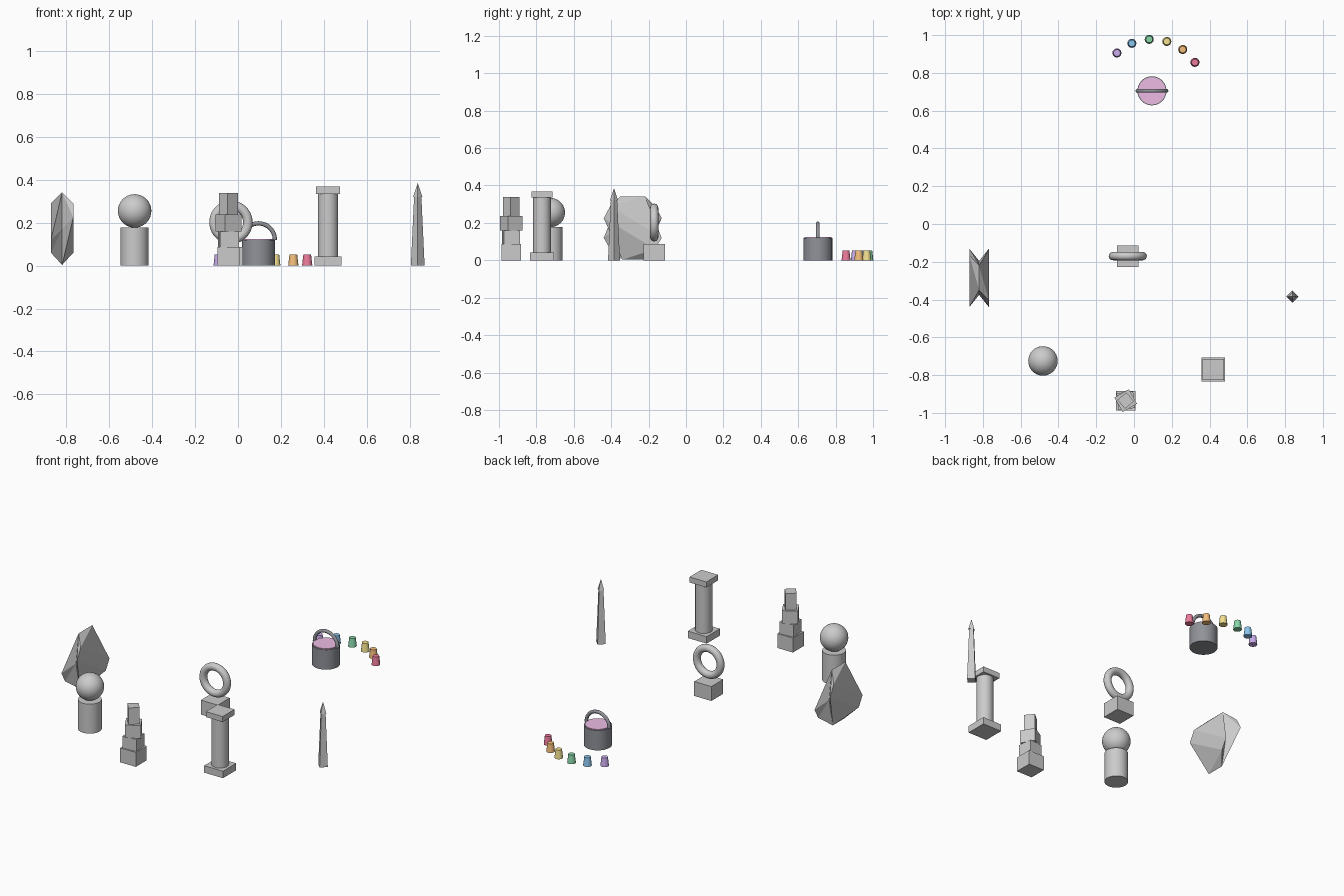
import bpy, bmesh, math
from mathutils import Matrix

if "Cube" in bpy.data.objects:
    bpy.data.objects.remove(bpy.data.objects["Cube"])


def paint(ob, name, rgb):
    m = bpy.data.materials.get(name) or bpy.data.materials.new(name)
    m.diffuse_color = (*rgb, 1)
    m.use_nodes = True
    m.node_tree.nodes["Principled BSDF"].inputs["Base Color"].default_value = m.diffuse_color
    ob.data.materials.append(m)


def finish(name, smooth=False):
    ob = bpy.context.object
    ob.name = name
    if smooth:
        bpy.ops.object.shade_smooth_by_angle(angle=math.radians(40))
    return ob


def box(name, x, y, z0, z1, w, rot=0):
    bpy.ops.mesh.primitive_cube_add(size=1, location=(x, y, (z0 + z1) / 2),
                                    rotation=(0, 0, math.radians(rot)))
    bpy.context.object.scale = (w, w, z1 - z0)
    return finish(name)


def cone(name, x, y, z0, z1, r0, r1, sides=32):
    bpy.ops.mesh.primitive_cone_add(vertices=sides, radius1=r0, radius2=r1, depth=z1 - z0,
                                    location=(x, y, (z0 + z1) / 2))
    return finish(name, sides > 8)


# faceted standing stone: two crossed diagonal bands, half built then turned 180 degrees
top, low, notch = (0, -.065, .342), (0, -.055, .003), (0, -.09, .17)
half = [(.052, -.155, .225), (.052, -.12, .29), (.052, .155, .12), (.052, .12, .06),
        top, low, notch]
verts = half + [(-x, -y, z) for x, y, z in half]
A1, A2, B1, B2, T, L, S, C1, C2, D1, D2, T2, L2, N = range(14)
faces = [(A1, A2, B1, B2), (A2, B1, T2), (A2, T2, T), (A1, B2, L), (B2, L2, L),
         (T2, B1, N), (T, S, A1), (T, A1, A2), (N, B1, B2), (N, B2, L2), (S, L, A1)]
faces += [tuple((i + 7) % 14 for i in f) for f in faces]
me = bpy.data.meshes.new("faceted_stone")
me.from_pydata(verts, [], faces)
bm = bmesh.new()
bm.from_mesh(me)
bmesh.ops.recalc_face_normals(bm, faces=bm.faces)
bm.to_mesh(me)
bm.free()
stone = bpy.data.objects.new("faceted_stone", me)
stone.location = (-.82, -.285, 0)
bpy.context.collection.objects.link(stone)

# ball on a round pedestal
cone("ball_pedestal", -.482, -.725, 0, .178, .065, .065)
bpy.ops.mesh.primitive_uv_sphere_add(segments=32, ring_count=20, radius=.078,
                                     location=(-.482, -.725, .255))
finish("ball", True)

# stack of turned blocks
for i, (z0, z1, w, rot) in enumerate([(0, .087, .104, 0), (.087, .16, .088, 6),
                                      (.16, .238, .088, 30), (.238, .338, .062, 40)]):
    box(f"stack_block_{i + 1}", -.044, -.935, z0, z1, w, rot)

# column
box("column_base", .42, -.77, 0, .042, .126)
cone("column_shaft", .42, -.77, .042, .335, .047, .047)
box("column_cap", .42, -.77, .335, .368, .113)

# four-sided obelisk
cone("obelisk_shaft", .838, -.385, 0, .32, .032, .017, 4)
cone("obelisk_tip", .838, -.385, .32, .386, .022, 0, 4)

# ring on a block
box("ring_block", -.033, -.17, 0, .087, .114)
bpy.ops.mesh.primitive_torus_add(major_radius=.079, minor_radius=.022, major_segments=40,
                                 minor_segments=16, location=(-.033, -.17, .202),
                                 rotation=(math.pi / 2, 0, 0))
finish("ring", True)

# pail with paint and half-hoop handle
px, py = .095, .705
dark = (.28, .29, .32)
paint(cone("pail", px, py, 0, .12, .077, .077), "dark_metal", dark)
paint(cone("pail_paint", px, py, .115, .125, .072, .072), "pink", (.85, .5, .78))
bm = bmesh.new()
ring = bmesh.ops.create_circle(bm, segments=12, radius=.01,
                               matrix=Matrix.Translation((.077, 0, 0)), cap_ends=True)
bmesh.ops.spin(bm, geom=bm.verts[:] + bm.edges[:] + bm.faces[:], cent=(0, 0, 0),
               axis=(0, -1, 0), angle=math.pi, steps=24)
bmesh.ops.recalc_face_normals(bm, faces=bm.faces)
me = bpy.data.meshes.new("pail_handle")
bm.to_mesh(me)
bm.free()
handle = bpy.data.objects.new("pail_handle", me)
handle.location = (px, py, .12)
bpy.context.collection.objects.link(handle)
paint(handle, "dark_metal", dark)
bpy.ops.object.select_all(action='DESELECT')
handle.select_set(True)
bpy.context.view_layer.objects.active = handle
finish("pail_handle", True)

# six coloured pots in an arc behind the pail
colours = {"red": (.85, .2, .33), "orange": (.9, .52, .2), "yellow": (.9, .75, .28),
           "green": (.25, .68, .4), "blue": (.25, .55, .85), "purple": (.6, .42, .85)}
for i, (name, rgb) in enumerate(colours.items()):
    a = math.radians(33.5 + 19.85 * i)
    pot = cone(f"{name}_pot", px + .273 * math.cos(a), py + .273 * math.sin(a),
               0, .052, .024, .018, 16)
    paint(pot, name, rgb)
